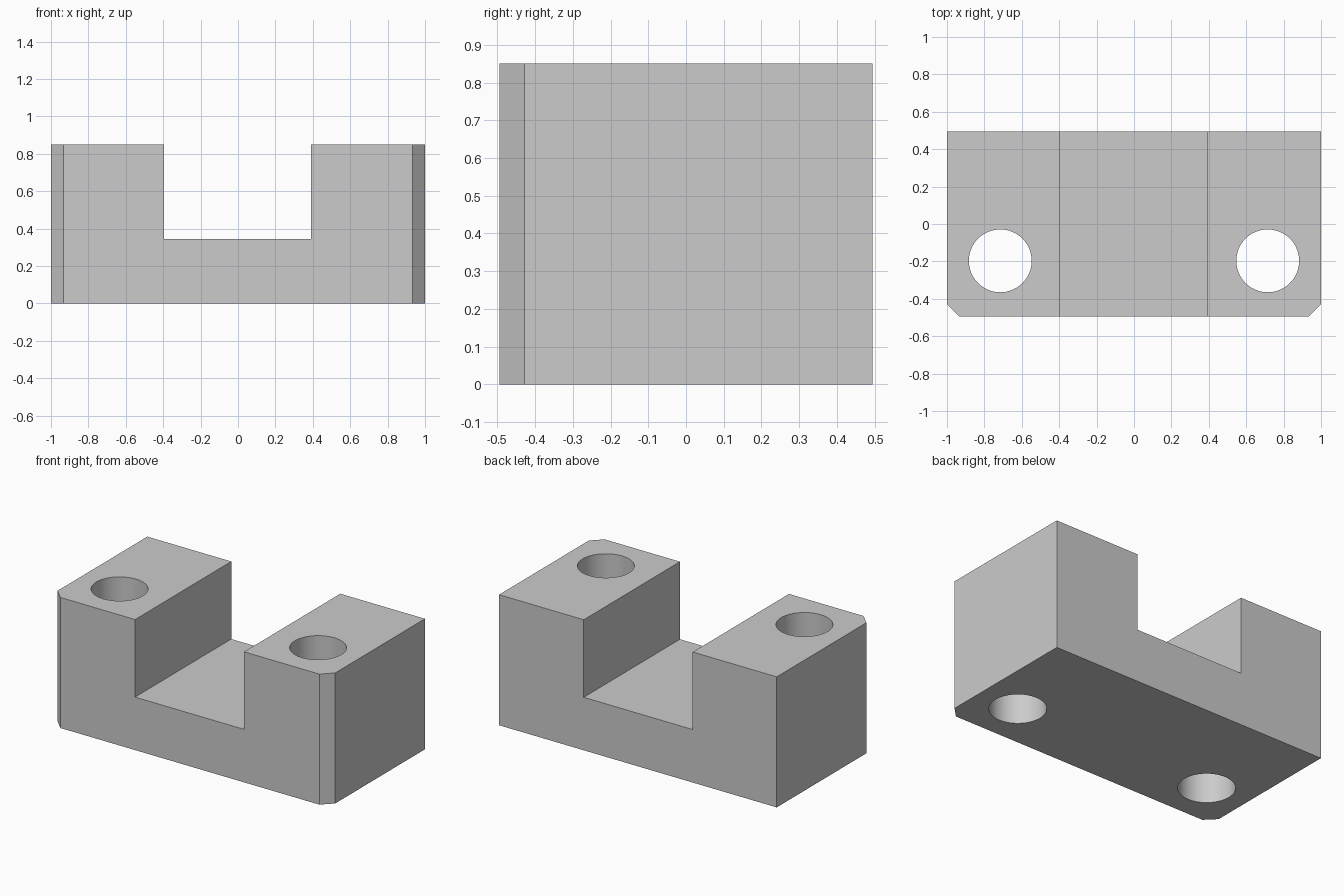
import bpy
import bmesh
import math

WIDTH, DEPTH, HEIGHT = 2.0, 0.99, 0.85
SLOT_LEFT, SLOT_RIGHT, SLOT_FLOOR = -0.395, 0.39, 0.345
CHAMFER = 0.067
HOLE_X, HOLE_Y, HOLE_RADIUS = 0.715, -0.197, 0.168

if "Cube" in bpy.data.objects:
    bpy.data.objects.remove(bpy.data.objects["Cube"], do_unlink=True)

# Plain grey finish
grey = bpy.data.materials.new("plain_grey")
grey.use_nodes = True
colour = (0.6, 0.6, 0.6, 1.0)
grey.diffuse_color = colour
grey.node_tree.nodes["Principled BSDF"].inputs["Base Color"].default_value = colour

# Slotted block: U-shaped front profile extruded along the depth
half_w, half_d = WIDTH / 2, DEPTH / 2
profile = [(-half_w, 0), (half_w, 0), (half_w, HEIGHT), (SLOT_RIGHT, HEIGHT),
           (SLOT_RIGHT, SLOT_FLOOR), (SLOT_LEFT, SLOT_FLOOR),
           (SLOT_LEFT, HEIGHT), (-half_w, HEIGHT)]
bm = bmesh.new()
face = bm.faces.new([bm.verts.new((x, -half_d, z)) for x, z in profile])
extruded = bmesh.ops.extrude_face_region(bm, geom=[face])["geom"]
back_verts = [g for g in extruded if isinstance(g, bmesh.types.BMVert)]
bmesh.ops.translate(bm, vec=(0, DEPTH, 0), verts=back_verts)

# Chamfers on the two front vertical corners
corners = [e for e in bm.edges
           if all(v.co.y < 0 and abs(v.co.x) > half_w - 0.01 for v in e.verts)
           and abs(e.verts[0].co.z - e.verts[1].co.z) > 0.1]
bmesh.ops.bevel(bm, geom=corners, offset=CHAMFER, segments=1, affect='EDGES')
bmesh.ops.recalc_face_normals(bm, faces=bm.faces)
mesh = bpy.data.meshes.new("slotted_block")
bm.to_mesh(mesh)
bm.free()
mesh.materials.append(grey)
block = bpy.data.objects.new("slotted_block", mesh)
bpy.context.collection.objects.link(block)
bpy.context.view_layer.objects.active = block

# Round bolt holes through both uprights
for side in (-1, 1):
    bpy.ops.mesh.primitive_cylinder_add(
        vertices=64, radius=HOLE_RADIUS, depth=HEIGHT * 2,
        location=(side * HOLE_X, HOLE_Y, HEIGHT / 2))
    cutter = bpy.context.object
    cutter.name = "hole_cutter"
    cutter.hide_render = True
    cutter.data.materials.append(grey)
    bpy.context.view_layer.objects.active = block
    cut = block.modifiers.new("bolt_hole", 'BOOLEAN')
    cut.operation = 'DIFFERENCE'
    cut.solver = 'EXACT'
    cut.object = cutter
    bpy.ops.object.modifier_apply(modifier=cut.name)
    bpy.data.objects.remove(cutter, do_unlink=True)

# Smooth hole walls, crisp edges elsewhere
bpy.ops.object.select_all(action='DESELECT')
block.select_set(True)
bpy.context.view_layer.objects.active = block
bpy.ops.object.shade_smooth_by_angle(angle=math.radians(30))
